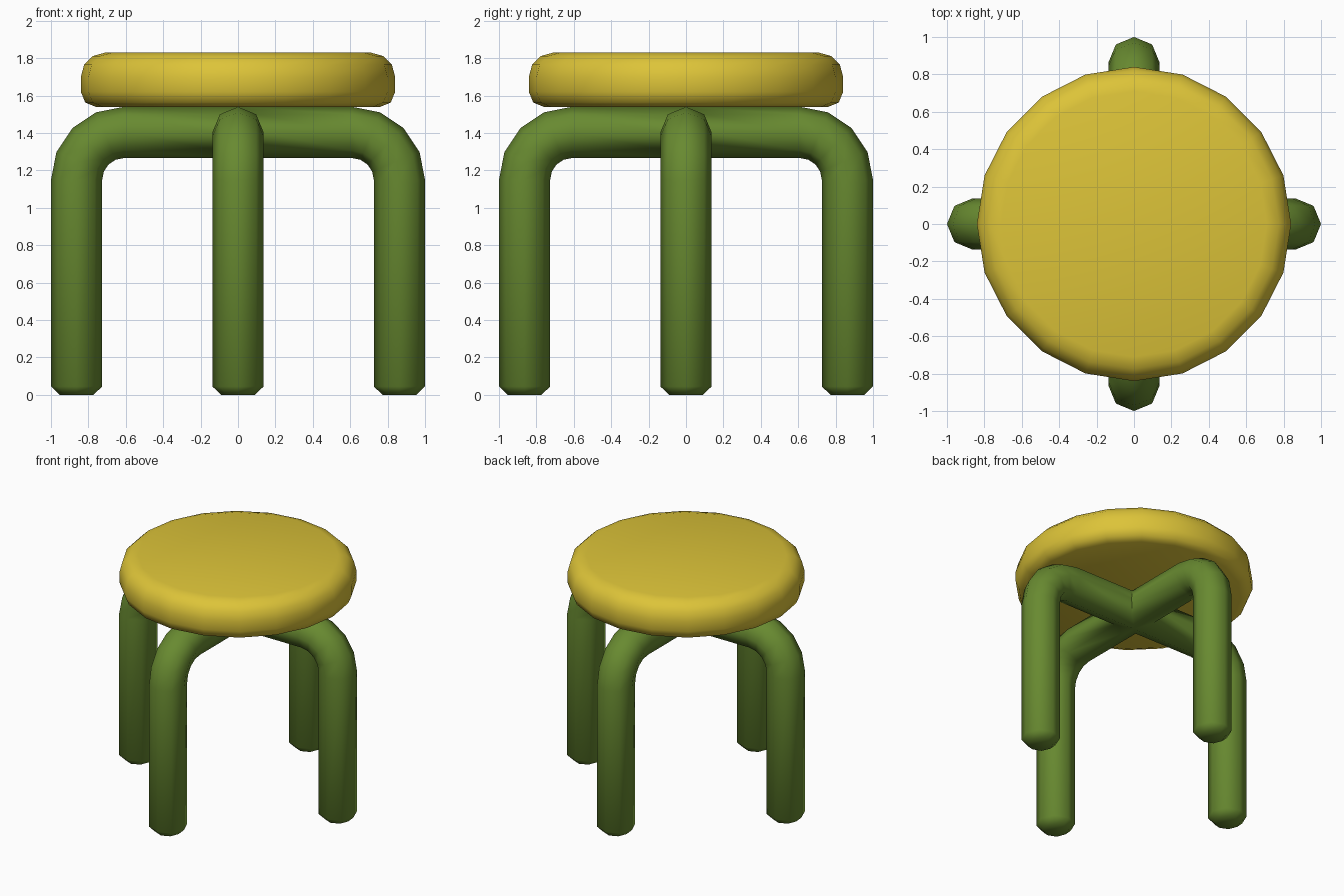
import bpy, bmesh, math
from mathutils import Matrix, Vector

if "Cube" in bpy.data.objects:
    bpy.data.objects.remove(bpy.data.objects["Cube"])


def material(name, rgb):
    m = bpy.data.materials.new(name)
    m.diffuse_color = (*rgb, 1)
    m.use_nodes = True
    m.node_tree.nodes["Principled BSDF"].inputs["Base Color"].default_value = m.diffuse_color
    return m


def finish(bm, name, mat):
    bmesh.ops.remove_doubles(bm, verts=bm.verts, dist=1e-4)
    bmesh.ops.recalc_face_normals(bm, faces=bm.faces)
    mesh = bpy.data.meshes.new(name)
    bm.to_mesh(mesh)
    bm.free()
    mesh.materials.append(mat)
    obj = bpy.data.objects.new(name, mesh)
    bpy.context.collection.objects.link(obj)
    bpy.ops.object.select_all(action='DESELECT')
    bpy.context.view_layer.objects.active = obj
    obj.select_set(True)
    bpy.ops.object.shade_smooth_by_angle(angle=math.radians(60))
    return obj


def skin(bm, rings):
    """Join successive closed rings of vertices with quads."""
    for a, b in zip(rings, rings[1:]):
        n = len(a)
        for i in range(n):
            bm.faces.new((a[i], a[(i + 1) % n], b[(i + 1) % n], b[i]))


yellow = material("mustard yellow", (0.72, 0.55, 0.04))
green = material("olive green", (0.138, 0.254, 0.03))

# Seat: 20-sided disc with a wide top rounding and a smaller one below
profile = [(0.76, 1.54), (0.817, 1.563), (0.84, 1.62), (0.84, 1.70)]
profile += [(0.823, 1.765), (0.775, 1.812), (0.71, 1.83)]
bm = bmesh.new()
rings = [[bm.verts.new((r * math.cos(math.tau * i / 20), r * math.sin(math.tau * i / 20), z))
          for i in range(20)] for r, z in profile]
skin(bm, rings)
bm.faces.new(rings[0])
bm.faces.new(rings[-1])
finish(bm, "seat", yellow)

# Legs: four bent octagonal tubes, mitred together under the seat
R, LEG, BEND, BEND_Z = 0.137, 0.863, 0.253, 1.15
# path stations: (x, z, tilt of the section, section radius)
path = [(LEG, 0, 0, 0.09), (LEG, 0.045, 0, R)]
for k in range(5):
    a = math.radians(22.5 * k)
    path.append((LEG - BEND + BEND * math.cos(a), BEND_Z + BEND * math.sin(a), a, R))
bm = bmesh.new()
for q in range(4):
    turn = Matrix.Rotation(q * math.pi / 2, 3, 'Z')
    rings = []
    for x, z, a, r in path:
        ring = []
        for i in range(8):
            t = math.tau * i / 8
            u, v = r * math.cos(t), r * math.sin(t)
            ring.append(bm.verts.new(turn @ Vector((x + u * math.cos(a), v, z + u * math.sin(a)))))
        rings.append(ring)
    # mitred inner end
    top = BEND_Z + BEND
    ends = []
    for i in range(8):
        t = math.tau * i / 8
        v = R * math.sin(t)
        ends.append(bm.verts.new(turn @ Vector((abs(v), v, top + R * math.cos(t)))))
    rings.append(ends)
    skin(bm, rings)
    bm.faces.new(rings[0])
finish(bm, "crossed_legs", green)
